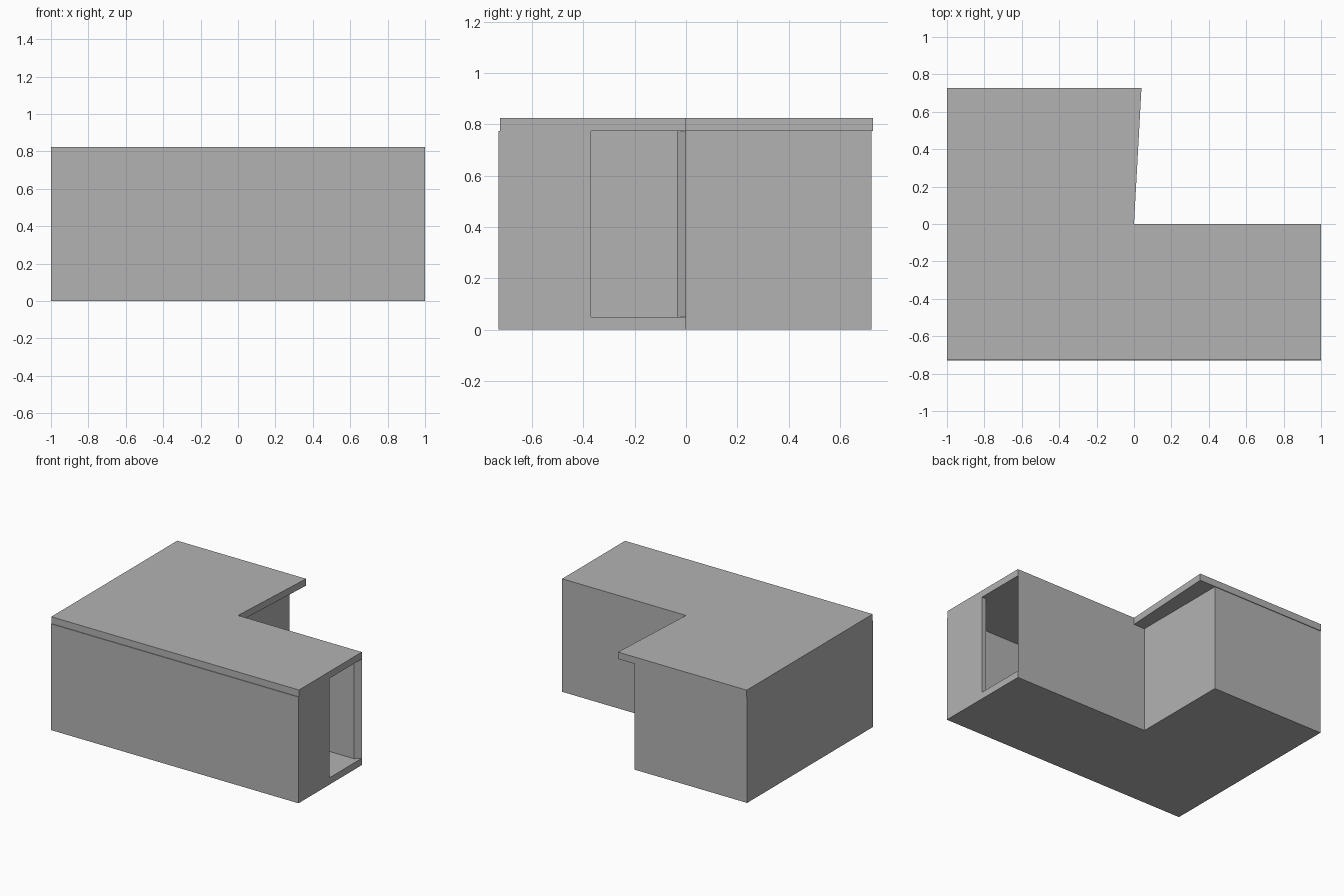
import bpy
import bmesh

if "Cube" in bpy.data.objects:
    bpy.data.objects.remove(bpy.data.objects["Cube"], do_unlink=True)

# Single plain grey finish
grey = bpy.data.materials.new("plain_grey")
grey.use_nodes = True
colour = (0.45, 0.45, 0.45, 1.0)
grey.diffuse_color = colour
grey.node_tree.nodes["Principled BSDF"].inputs["Base Color"].default_value = colour


def prism(name, outline, bottom, top):
    """Extrude a flat outline between two heights."""
    bm = bmesh.new()
    base = bm.faces.new([bm.verts.new((x, y, bottom)) for x, y in outline])
    raised = bmesh.ops.extrude_face_region(bm, geom=[base])["geom"]
    verts = [v for v in raised if isinstance(v, bmesh.types.BMVert)]
    bmesh.ops.translate(bm, verts=verts, vec=(0, 0, top - bottom))
    bmesh.ops.recalc_face_normals(bm, faces=bm.faces)
    mesh = bpy.data.meshes.new(name)
    bm.to_mesh(mesh)
    bm.free()
    mesh.materials.append(grey)
    obj = bpy.data.objects.new(name, mesh)
    bpy.context.collection.objects.link(obj)
    return obj


# Footprint limits, levels and wall thickness
front, back, wing_x = -0.73, 0.723, -0.09
floor_top, ceiling, roof_top = 0.05, 0.775, 0.825
door_y = -0.37
t = 0.036

footprint = [(1, 0), (wing_x, 0), (wing_x, back), (-1, back), (-1, front), (1, front)]
inner = [(1 - t, -t), (wing_x - t, -t), (wing_x - t, back - t),
         (-1 + t, back - t), (-1 + t, front + t), (1 - t, front + t)]

# Floor slab
prism("floor_slab", footprint, 0, floor_top)

# Walls: one open shell, with the doorway between its two ends
wall_outline = footprint + [(1, door_y), (1 - t, door_y)] + inner[::-1]
prism("walls", wall_outline, floor_top, ceiling)

# Roof slab, overhanging the wing with a slanted edge
shift = 0.005
roof = [(1, 0), (0, 0), (0.04, back + shift), (-1, back + shift),
        (-1, front + shift), (1, front + shift)]
prism("roof_slab", roof, ceiling, roof_top)
